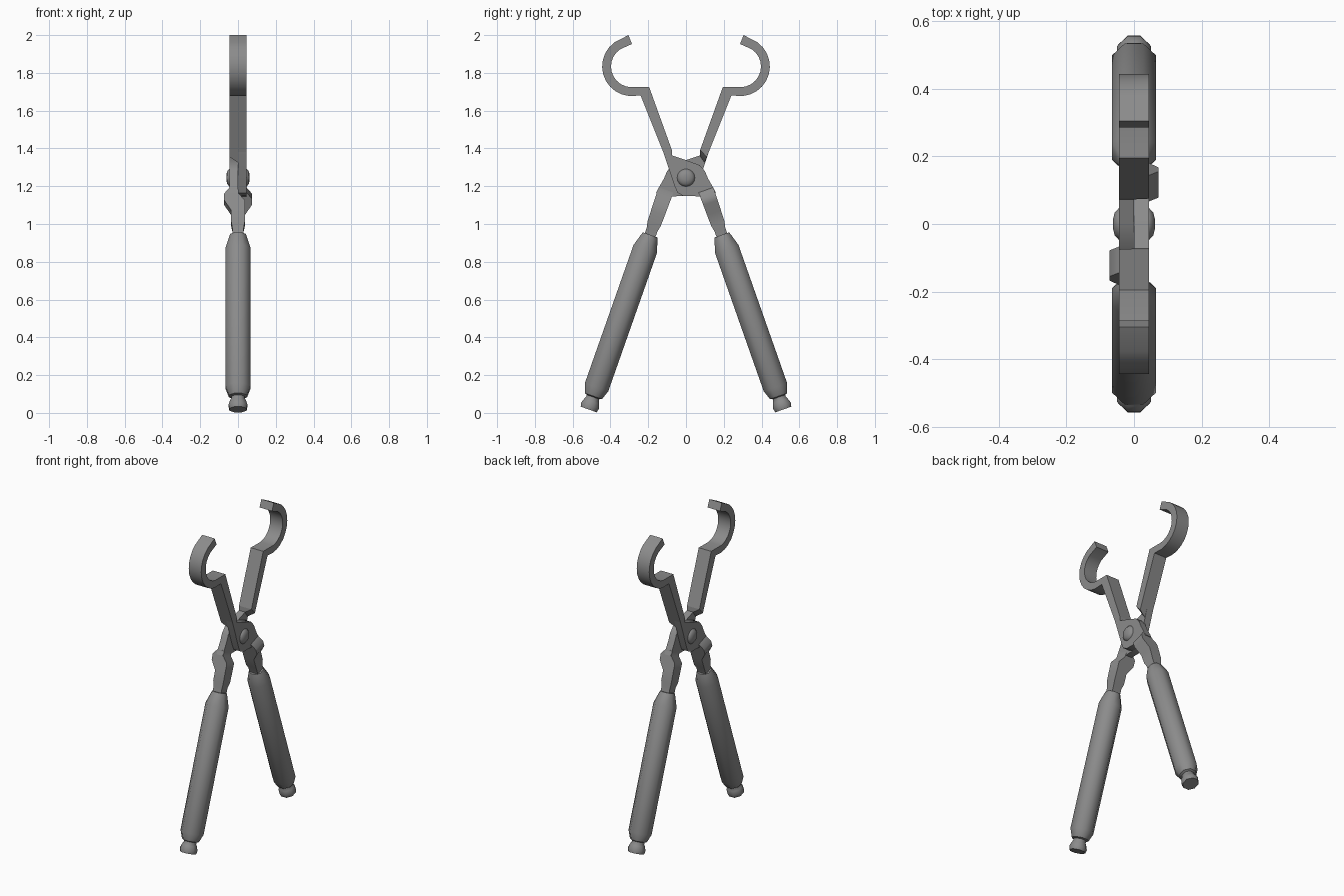
import bpy, bmesh
from math import sin, cos, radians, pi

if "Cube" in bpy.data.objects:
    bpy.data.objects.remove(bpy.data.objects["Cube"])

TILT = radians(19.4)
PIVOT_Z = 1.245

steel = bpy.data.materials.new("dark_steel")
steel.diffuse_color = (0.26, 0.26, 0.26, 1)
steel.use_nodes = True
steel.node_tree.nodes["Principled BSDF"].inputs["Base Color"].default_value = steel.diffuse_color


def finish(name, bm, s=1, smooth=30):
    # s = -1 turns the part half a turn about z for the opposite lever
    for v in bm.verts:
        v.co.x *= s
        v.co.y *= s
    bmesh.ops.recalc_face_normals(bm, faces=bm.faces)
    me = bpy.data.meshes.new(name)
    bm.to_mesh(me)
    bm.free()
    me.materials.append(steel)
    ob = bpy.data.objects.new(name, me)
    bpy.context.collection.objects.link(ob)
    bpy.ops.object.select_all(action='DESELECT')
    ob.select_set(True)
    bpy.context.view_layer.objects.active = ob
    bpy.ops.object.shade_smooth_by_angle(angle=radians(smooth))
    return ob


def skin(rings):
    # closed solid through a list of equal-length rings
    bm = bmesh.new()
    vs = [[bm.verts.new(p) for p in r] for r in rings]
    n = len(vs[0])
    for a, b in zip(vs, vs[1:]):
        for i in range(n):
            j = (i + 1) % n
            bm.faces.new((a[i], a[j], b[j], b[i]))
    bm.faces.new(vs[0])
    bm.faces.new(vs[-1])
    return bm


def slab(pts, x0, x1):
    return skin([[(x, y, z) for y, z in pts] for x in (x0, x1)])


def arc(cy, cz, r, a0, a1, n):
    return [(cy + r * cos(radians(a0 + (a1 - a0) * i / n)),
             cz + r * sin(radians(a0 + (a1 - a0) * i / n))) for i in range(n + 1)]


def along(t, u):
    # point on the tilted handle: t up the axis, u across it
    return (0.515 - t * sin(TILT) + u * cos(TILT), 0.018 + t * cos(TILT) + u * sin(TILT))


for s, side in ((1, "a"), (-1, "b")):
    # hooked jaw and upper arm
    jaw = ([(-.11, 1.355), (-.24, 1.68)]
           + arc(-.287, 1.834, .157, 265, 125, 10)
           + [(-.305, 2.0), (-.286, 1.953)]
           + arc(-.287, 1.834, .110, 125, 265, 10)
           + [(-.195, 1.725), (-.075, 1.392)])
    finish("jaw_" + side, slab(jaw, -.045, .045), s)

    # sloped shoulder where the arm thins to half thickness
    finish("shoulder_" + side, skin([
        [(-.045, -.11, 1.355), (.045, -.11, 1.355), (.045, -.075, 1.392), (-.045, -.075, 1.392)],
        [(0, -.098, 1.325), (.045, -.098, 1.325), (.045, -.073, 1.362), (0, -.073, 1.362)]]), s)

    # half-thickness pivot plate
    plate = [(-.12, 1.38), (-.08, 1.38), (-.085, 1.367), (0, 1.338), (.072, 1.312),
             (.10, 1.28), (.117, 1.24), (.14, 1.20), (.158, 1.165), (.085, 1.145),
             (.05, 1.147), (-.01, 1.147), (-.045, 1.165), (-.06, 1.20)]
    finish("pivot_plate_" + side, slab(plate, 0, .045), s)

    # tang with the raised bump, narrowing to the handle neck
    rings = []
    for z, x0, x1, w in ((1.18, 0, .045, .041), (1.148, -.004, .073, .041),
                         (1.113, -.036, .073, .04), (1.06, -.036, .036, .039),
                         (1.00, -.036, .036, .037), (.97, -.030, .030, .030),
                         (.92, -.030, .030, .030)):
        t = (z - .018) / cos(TILT)
        p, q = along(t, -w), along(t, w)
        rings.append([(x0, *p), (x1, *p), (x1, *q), (x0, *q)])
    finish("tang_" + side, skin(rings), s, 50)

    # eight-sided turned grip with end knob
    prof = ((0, .049), (.022, .054), (.046, .045), (.06, .038), (.07, .038), (.075, .052),
            (.125, .071), (.90, .071), (.965, .050), (.98, .044))
    rings = []
    for t, r in prof:
        ring = []
        for i in range(8):
            a = 2 * pi * (i + .5) / 8
            ring.append((r * cos(a), *along(t, r * sin(a))))
        rings.append(ring)
    finish("handle_" + side, skin(rings), s, 48)

# rivet through both plates
rings = [[(x, r * cos(2 * pi * i / 16), PIVOT_Z + r * sin(2 * pi * i / 16)) for i in range(16)]
         for x, r in ((-.062, .014), (-.057, .034), (-.044, .048),
                      (.044, .048), (.057, .034), (.062, .014))]
finish("pivot_rivet", skin(rings), 1, 50)
